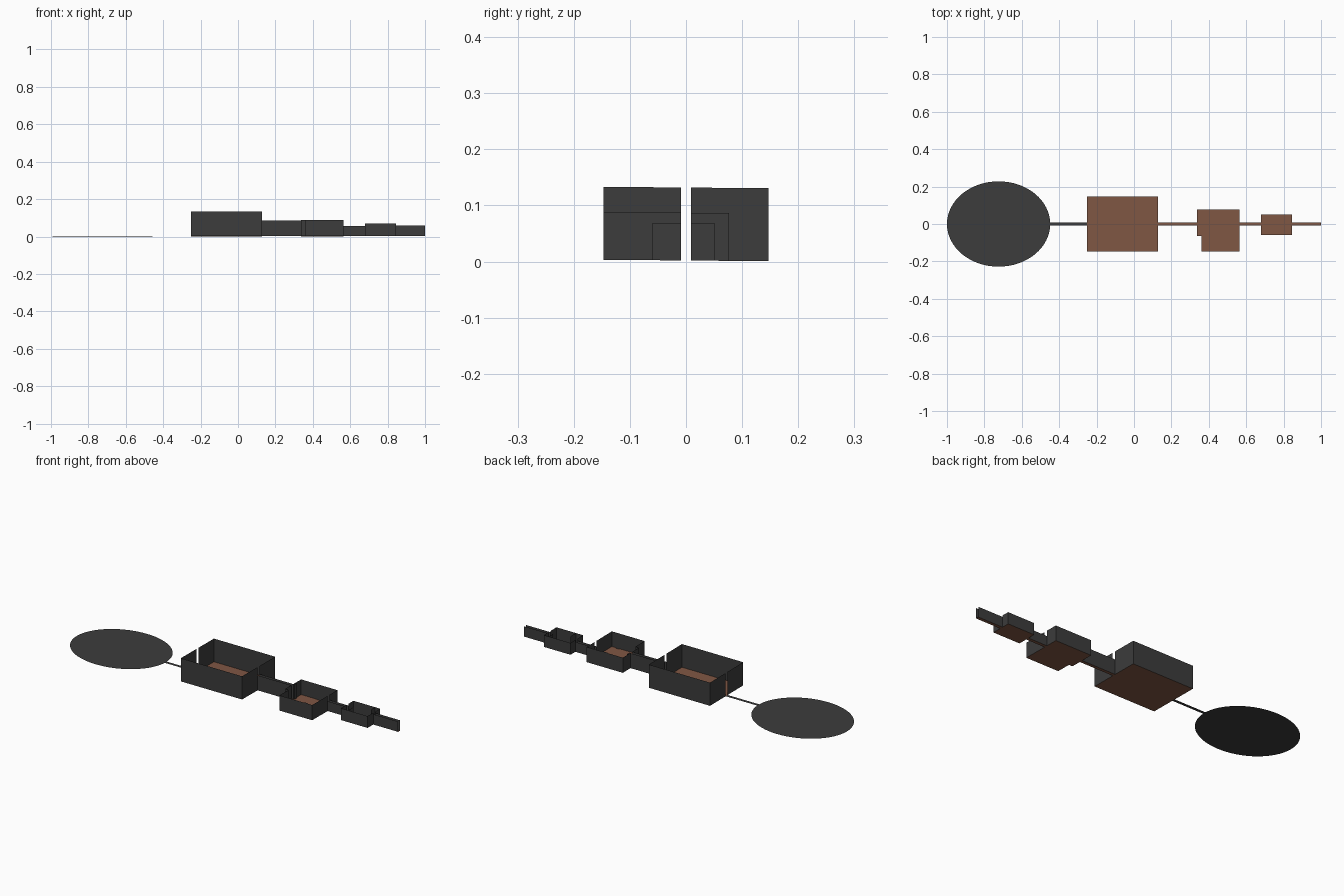
import bpy, bmesh, math

if "Cube" in bpy.data.objects:
    bpy.data.objects.remove(bpy.data.objects["Cube"])


def material(name, col):
    m = bpy.data.materials.new(name)
    m.diffuse_color = (*col, 1)
    m.use_nodes = True
    m.node_tree.nodes["Principled BSDF"].inputs["Base Color"].default_value = m.diffuse_color
    return m


STONE = material("dark_stone", (0.045, 0.045, 0.045))
BROWN = material("brown_floor", (0.215, 0.095, 0.057))
D = 0.009  # half width of doors and corridors


def lift(y):
    # the whole layout leans very slightly towards the back
    return 0.002 - 0.0085 * y


def finish(name, bm, mat):
    me = bpy.data.meshes.new(name)
    bm.to_mesh(me)
    bm.free()
    me.materials.append(mat)
    ob = bpy.data.objects.new(name, me)
    bpy.context.collection.objects.link(ob)


def floor(name, pts, mat=BROWN):
    bm = bmesh.new()
    bm.faces.new([bm.verts.new((x, y, lift(y))) for x, y in pts])
    finish(name, bm, mat)


def walls(name, paths, h):
    # upright sheets along each path
    bm = bmesh.new()
    for path in paths:
        low = [bm.verts.new((x, y, lift(y))) for x, y in path]
        top = [bm.verts.new((x, y, lift(y) + h)) for x, y in path]
        for i in range(len(path) - 1):
            bm.faces.new((low[i], low[i + 1], top[i + 1], top[i]))
    finish(name, bm, STONE)


def room(name, x0, x1, front, back, h, extra=()):
    # front and back halves run from door to door
    front = [(x0, -D)] + front + [(x1, -D)]
    back = [(x1, D)] + back + [(x0, D)]
    floor(name + "_floor", front + back)
    walls(name + "_walls", [front, back, *extra], h)


def corridor(name, x0, x1, h):
    floor(name + "_floor", [(x0, -D), (x1, -D), (x1, D), (x0, D)])
    walls(name + "_walls", [[(x0, s * D), (x1, s * D)] for s in (-1, 1)], h)


# oval plaza and its path
floor("oval_plaza", [(-0.724 + 0.276 * math.cos(i * math.tau / 64),
                      0.228 * math.sin(i * math.tau / 64)) for i in range(64)], STONE)
floor("plaza_path", [(-0.45, -D), (-0.25, -D), (-0.25, D), (-0.45, D)], STONE)

# large room
room("large_room", -0.252, 0.128,
     [(-0.252, -0.147), (0.128, -0.147)],
     [(0.128, 0.147), (-0.252, 0.147)], 0.13)

# middle room with stepped corner and small wall stubs
room("middle_room", 0.338, 0.563,
     [(0.338, -0.065), (0.36, -0.065), (0.36, -0.147), (0.563, -0.147)],
     [(0.563, 0.077), (0.338, 0.077)], 0.085,
     [[(0.435, 0.073), (0.475, 0.073)], [(0.512, -0.142), (0.535, -0.142)],
      [(0.345, 0.009), (0.345, 0.03)]])

# small room with two partitions
room("small_room", 0.68, 0.846,
     [(0.68, -0.06), (0.846, -0.06)],
     [(0.846, 0.052), (0.68, 0.052)], 0.066,
     [[(0.815, 0.052), (0.815, 0.014)], [(0.725, -0.06), (0.725, -0.012)]])

# corridors
corridor("first_corridor", 0.128, 0.338, 0.084)
corridor("second_corridor", 0.563, 0.68, 0.055)
corridor("end_corridor", 0.846, 1.0, 0.058)
